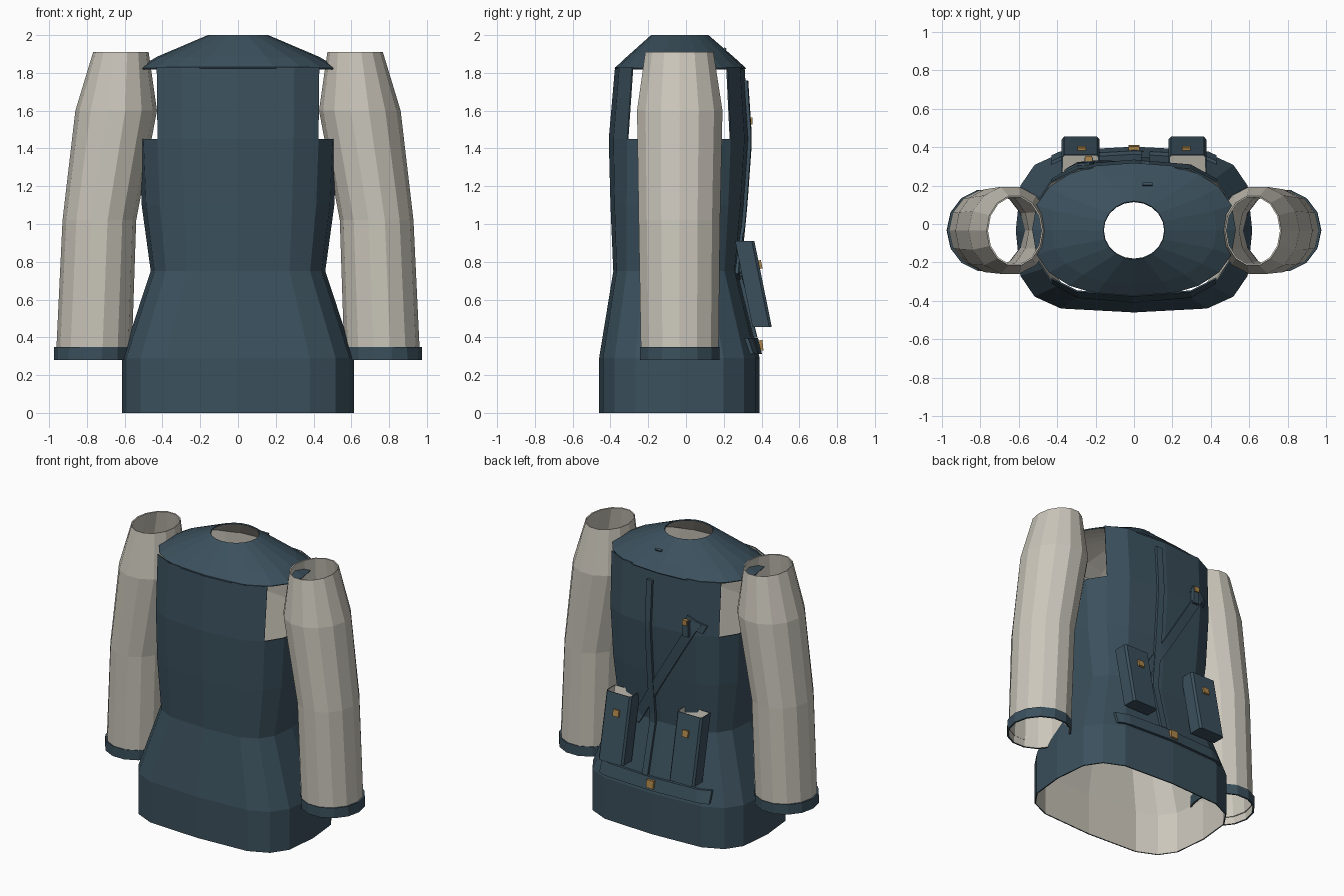
import bpy, bmesh, math
from mathutils import Vector, Matrix
from mathutils.bvhtree import BVHTree

if "Cube" in bpy.data.objects:
    bpy.data.objects.remove(bpy.data.objects["Cube"])


def material(name, color):
    m = bpy.data.materials.new(name)
    m.diffuse_color = (*color, 1)
    m.use_nodes = True
    m.node_tree.nodes["Principled BSDF"].inputs["Base Color"].default_value = m.diffuse_color
    return m


NAVY = material("slate blue cloth", (0.043, 0.080, 0.108))
CREAM = material("cream cloth", (0.60, 0.57, 0.50))
BRASS = material("brass", (0.42, 0.24, 0.07))


def finish(name, bm, mats, thickness=0.0):
    """Turn a bmesh into an object; thickness lines the inside with the second material."""
    me = bpy.data.meshes.new(name)
    bm.to_mesh(me)
    bm.free()
    for m in mats:
        me.materials.append(m)
    ob = bpy.data.objects.new(name, me)
    bpy.context.collection.objects.link(ob)
    if thickness:
        s = ob.modifiers.new("lining", 'SOLIDIFY')
        s.thickness = thickness
        s.offset = -1
        s.material_offset = len(mats) - 1
        s.material_offset_rim = 0
    return ob


def power(v, p):
    return math.copysign(abs(v) ** p, v) if abs(v) > 1e-6 else 0.0


def loft(rings, n):
    """Open tube through rings of (cx, cy, z, rx, ry, px, py), listed bottom to top."""
    bm = bmesh.new()
    rows = []
    for cx, cy, z, rx, ry, px, py in rings:
        angles = [2 * math.pi * i / n for i in range(n)]
        rows.append([bm.verts.new((cx + rx * power(math.cos(t), px),
                                   cy + ry * power(math.sin(t), py), z)) for t in angles])
    for lo, hi in zip(rows, rows[1:]):
        for i in range(n):
            j = (i + 1) % n
            bm.faces.new((lo[i], lo[j], hi[j], hi[i]))
    bm.normal_update()
    return bm


# Torso: flared skirt, narrow waist, chest with open armholes
torso = loft([(0, -0.035, 0.00, 0.615, 0.425, 0.50, 0.62),
              (0, -0.035, 0.29, 0.615, 0.425, 0.50, 0.62),
              (0, -0.055, 0.75, 0.462, 0.330, 0.55, 0.70),
              (0, -0.045, 1.10, 0.510, 0.355, 0.60, 0.80),
              (0, -0.037, 1.45, 0.525, 0.372, 0.60, 0.88),
              (0, -0.033, 1.83, 0.530, 0.343, 0.60, 0.88)], 16)
armholes = [f for f in torso.faces if f.calc_center_median().z > 1.5
            and abs(f.normal.x) > abs(f.normal.y)]
bmesh.ops.delete(torso, geom=armholes, context='FACES')
surface = BVHTree.FromBMesh(torso)
finish("torso", torso, [NAVY, CREAM], 0.008)

# Yoke: sloping shoulder cape with a neck hole
yoke = loft([(0, -0.030, 1.825, 0.53, 0.348, 0.85, 0.85),
             (0, -0.031, 1.885, 0.43, 0.283, 0.90, 0.90),
             (0, -0.033, 2.000, 0.16, 0.152, 1, 1)], 20)
yoke_surface = BVHTree.FromBMesh(yoke)
finish("yoke", yoke, [NAVY, CREAM], 0.008)

# Sleeves and cuffs
for s, side in ((-1, "left"), (1, "right")):
    sleeve = loft([(s * 0.762, -0.033, 0.33, 0.200, 0.211, 1, 1),
                   (s * 0.734, -0.035, 1.02, 0.195, 0.221, 1, 1),
                   (s * 0.645, -0.033, 1.60, 0.216, 0.232, 1, 1),
                   (s * 0.620, -0.035, 1.91, 0.147, 0.185, 1, 1)], 14)
    finish(side + "_sleeve", sleeve, [CREAM], 0.008)
    cuff = loft([(s * 0.768, -0.033, 0.28, 0.207, 0.216, 1, 1),
                 (s * 0.766, -0.033, 0.35, 0.207, 0.216, 1, 1)], 14)
    finish(side + "_cuff", cuff, [NAVY, CREAM], 0.012)


def back_point(x, z):
    """Point and normal on the back of the torso."""
    p, n, _, _ = surface.ray_cast(Vector((x, 2, z)), Vector((0, -1, 0)))
    return p, (n if n.y > 0 else -n)


def strap(name, start, end, width, lift, steps=16):
    """Flat strip laid over the back of the torso from (x, z) to (x, z)."""
    a, b = Vector(start), Vector(end)
    d = (b - a).normalized()
    side = Vector((-d.y, d.x)) * width / 2
    bm = bmesh.new()
    rows = []
    for i in range(steps + 1):
        c = a.lerp(b, i / steps)
        row = []
        for w, h in ((1, -0.004), (1, lift), (-1, lift), (-1, -0.004)):
            x, z = c + side * w
            p, n = back_point(x, z)
            row.append(bm.verts.new(p + Vector((0, h, 0))))
        rows.append(row)
    for r, q in zip(rows, rows[1:]):
        for i in range(4):
            j = (i + 1) % 4
            bm.faces.new((r[i], r[j], q[j], q[i]))
    bm.faces.new(rows[0])
    bm.faces.new(rows[-1])
    bmesh.ops.recalc_face_normals(bm, faces=bm.faces)
    return finish(name, bm, [NAVY])


# Back strapping
strap("back_strap", (0.06, 1.76), (0.06, 0.40), 0.045, 0.018, 24)
strap("diagonal_strap", (-0.30, 1.55), (0.20, 0.72), 0.065, 0.014)
strap("strap_end", (-0.35, 1.50), (-0.22, 1.56), 0.06, 0.012, 6)
strap("rear_belt", (-0.43, 0.355), (0.43, 0.355), 0.085, 0.018, 20)


def block(name, center, size, mat, tilt=0.0):
    bm = bmesh.new()
    bmesh.ops.create_cube(bm, size=1, matrix=Matrix.Translation(center)
                          @ Matrix.Rotation(tilt, 4, 'X') @ Matrix.Diagonal((*size, 1)))
    return finish(name, bm, [mat])


TILT = math.atan2(0.093, 0.46)

# Pouches: open-topped slanted boxes with chamfered outer corners, and a brass stud
for s, side in ((-1, "left"), (1, "right")):
    outline = [(-0.098, 0.0), (0.098, 0.0), (0.098, 0.088), (0.086, 0.102),
               (-0.086, 0.102), (-0.098, 0.088)]
    bm = bmesh.new()
    rows = [[bm.verts.new((s * 0.278 + x, y0 + y, z)) for x, y in outline]
            for z, y0 in ((0.455, 0.352), (0.91, 0.260))]
    for i in range(6):
        j = (i + 1) % 6
        bm.faces.new((rows[0][i], rows[0][j], rows[1][j], rows[1][i]))
    bm.faces.new(rows[0][::-1])
    bm.normal_update()
    finish(side + "_pouch", bm, [NAVY, CREAM], 0.007)
    block(side + "_pouch_stud", (s * 0.272, 0.390, 0.785), (0.045, 0.022, 0.045), BRASS, TILT)

# Belt stud and shoulder buckle
p, n = back_point(0, 0.357)
block("belt_stud", p + Vector((0, 0.022, 0)), (0.055, 0.024, 0.055), BRASS, 0.1)
p, n = back_point(-0.235, 1.50)
block("buckle_tab", p + Vector((0, 0.018, 0)), (0.045, 0.03, 0.11), NAVY)
block("buckle_stud", p + Vector((0, 0.028, 0.045)), (0.035, 0.026, 0.035), BRASS)

# Small loop on the back of the yoke
p, n, _, _ = yoke_surface.ray_cast(Vector((0.07, 0.205, 3)), Vector((0, 0, -1)))
block("yoke_loop", p + Vector((0, 0, 0.004)), (0.05, 0.014, 0.016), NAVY, -0.6)
